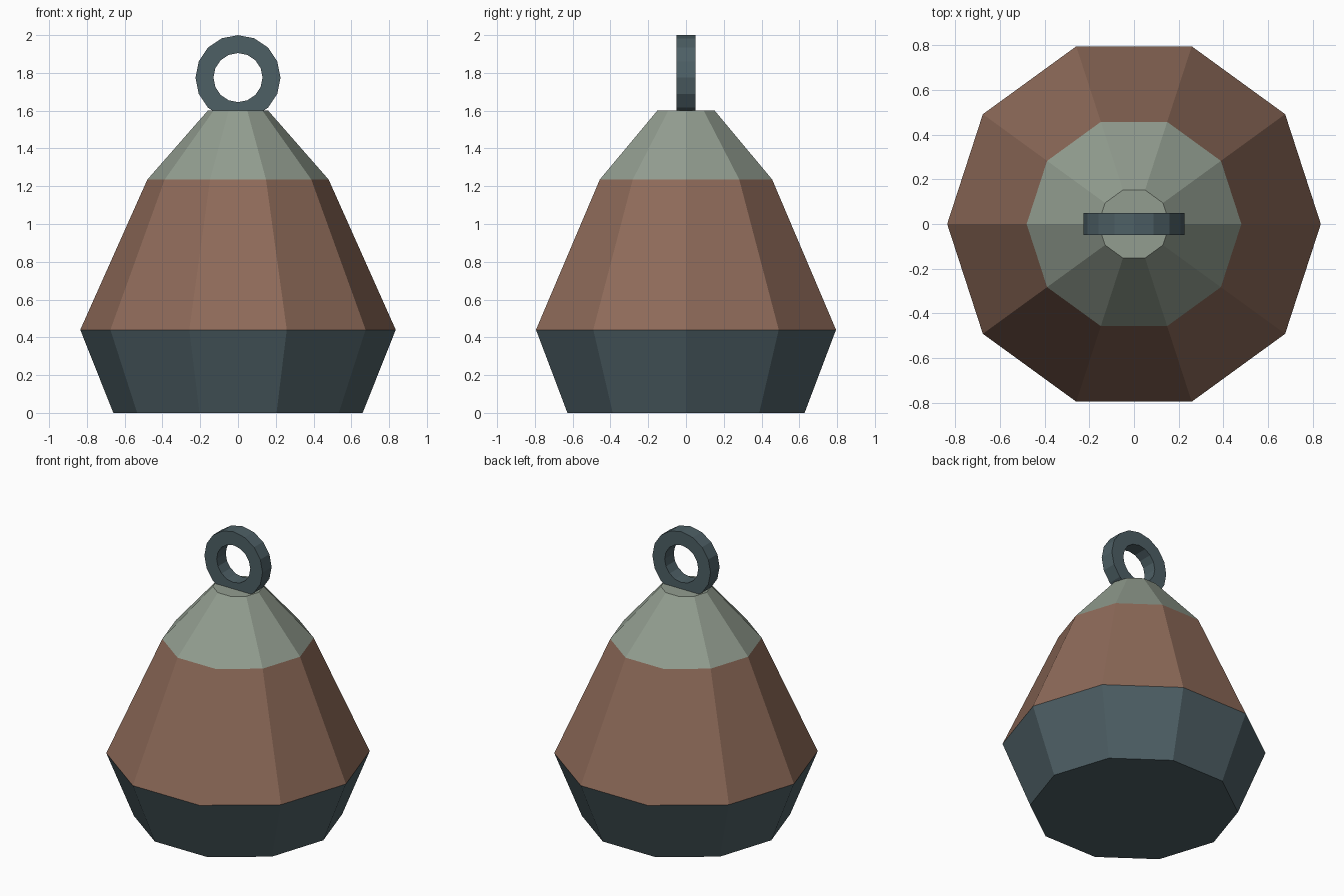
import bpy, bmesh
from math import cos, sin, tau

if "Cube" in bpy.data.objects:
    bpy.data.objects.remove(bpy.data.objects["Cube"])


def material(name, rgb):
    m = bpy.data.materials.new(name)
    m.diffuse_color = (*rgb, 1)
    m.use_nodes = True
    m.node_tree.nodes["Principled BSDF"].inputs["Base Color"].default_value = m.diffuse_color
    return m


def make_object(name, bm, mats):
    bmesh.ops.recalc_face_normals(bm, faces=bm.faces)
    mesh = bpy.data.meshes.new(name)
    bm.to_mesh(mesh)
    bm.free()
    for m in mats:
        mesh.materials.append(m)
    obj = bpy.data.objects.new(name, mesh)
    bpy.context.collection.objects.link(obj)
    return obj


def bridge(bm, a, b, slot=0):
    n = len(a)
    for i in range(n):
        j = (i + 1) % n
        bm.faces.new((a[i], a[j], b[j], b[i])).material_index = slot


slate = material("slate", (0.075, 0.115, 0.13))
rust = material("rust", (0.27, 0.145, 0.10))
sage = material("sage", (0.29, 0.34, 0.28))

# Ten-sided weighted body: dark base, rust middle, pale shoulder
SIDES = 10
profile = [(0.66, 0.0), (0.835, 0.44), (0.48, 1.235), (0.16, 1.6)]
bm = bmesh.new()
rings = [[bm.verts.new((r * cos(tau * i / SIDES), r * sin(tau * i / SIDES), z))
          for i in range(SIDES)] for r, z in profile]
for slot in range(3):
    bridge(bm, rings[slot], rings[slot + 1], slot)
bm.faces.new(rings[0]).material_index = 0
bm.faces.new(rings[-1]).material_index = 2
make_object("weight_body", bm, [slate, rust, sage])

# Flat sixteen-sided lifting ring, sunk slightly into the body
SEG, CENTRE_Z = 16, 1.775
bm = bmesh.new()
section = [(0.225, -0.05), (0.225, 0.05), (0.13, 0.05), (0.13, -0.05)]
loops = [[bm.verts.new((r * cos(tau * i / SEG), y, CENTRE_Z + r * sin(tau * i / SEG)))
          for i in range(SEG)] for r, y in section]
for k in range(4):
    bridge(bm, loops[k], loops[(k + 1) % 4])
make_object("lifting_ring", bm, [slate])
